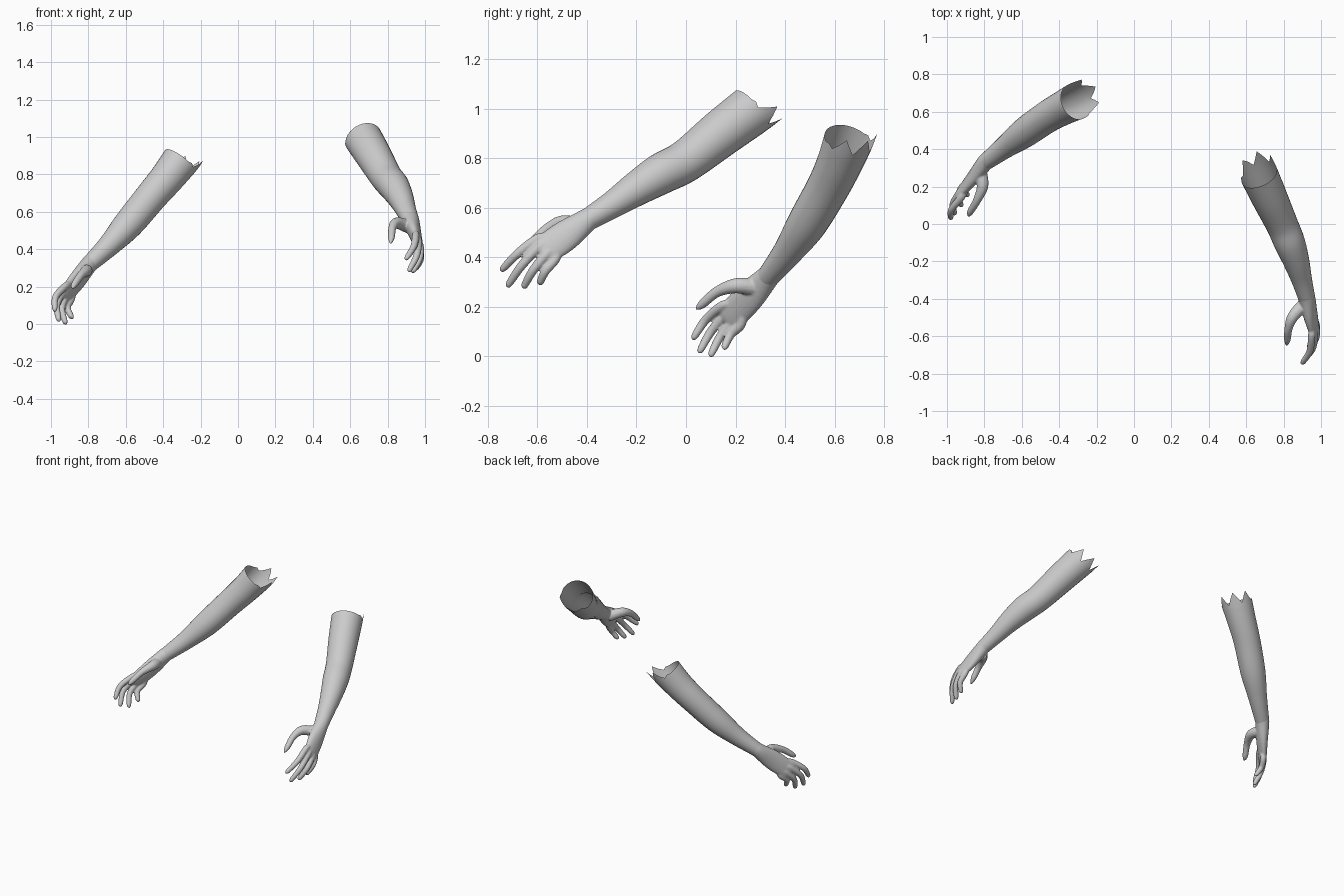
import bpy, bmesh, math
from mathutils import Vector as V

if "Cube" in bpy.data.objects:
    bpy.data.objects.remove(bpy.data.objects["Cube"], do_unlink=True)

skin = bpy.data.materials.new("light_grey")
skin.use_nodes = True
grey = (0.6, 0.6, 0.6, 1)
skin.diffuse_color = grey
skin.node_tree.nodes["Principled BSDF"].inputs["Base Color"].default_value = grey
skin.node_tree.nodes["Principled BSDF"].inputs["Roughness"].default_value = 0.6


def spline(keys, steps):
    """Smooth curve through (x, y, z, width, depth) keys."""
    keys = [keys[0]] + keys + [keys[-1]]
    out = []
    for i in range(1, len(keys) - 2):
        for s in range(steps):
            t = s / steps
            out.append([0.5 * (2 * b + (c - a) * t + (2 * a - 5 * b + 4 * c - d) * t * t
                        + (3 * b - a - 3 * c + d) * t ** 3)
                        for a, b, c, d in zip(*keys[i - 1:i + 3])])
    return out + [list(keys[-1])]


def loft(bm, keys, ref, sides=20, steps=5, caps=True):
    """Sweep an ellipse along the keys; return its rings of vertices."""
    path = spline([tuple(k) for k in keys], steps)
    rings = []
    for i, k in enumerate(path):
        tan = (V(path[min(i + 1, len(path) - 1)][:3]) - V(path[max(i - 1, 0)][:3])).normalized()
        u = (ref - tan * ref.dot(tan)).normalized()
        v = tan.cross(u)
        angles = [math.tau * j / sides for j in range(sides)]
        rings.append([bm.verts.new(V(k[:3]) + u * k[3] * math.cos(a) + v * k[4] * math.sin(a))
                      for a in angles])
    for r, q in zip(rings, rings[1:]):
        for j in range(sides):
            n = (j + 1) % sides
            bm.faces.new((r[j], r[n], q[n], q[j]))
    if caps:
        bm.faces.new(rings[0][::-1])
        bm.faces.new(rings[-1])
    return rings


def finish(bm, name):
    bmesh.ops.recalc_face_normals(bm, faces=bm.faces)
    for f in bm.faces:
        f.smooth = True
    mesh = bpy.data.meshes.new(name)
    bm.to_mesh(mesh)
    bm.free()
    mesh.materials.append(skin)
    ob = bpy.data.objects.new(name, mesh)
    bpy.context.collection.objects.link(ob)
    return ob


def tear_rim(rim, axis, low):
    """Pull the low side of the open end out into ragged points."""
    centre = sum((v.co for v in rim), V()) / len(rim)
    low = (low - axis * low.dot(axis)).normalized()
    for j, v in enumerate(rim):
        side = (v.co - centre).normalized().dot(low)
        if side > -0.1:
            ragged = (0.065, 0.03, -0.01, 0.025)[j % 4]
            v.co += axis * (0.02 * side + ragged * min(1, side + 0.3))


def make_arm(side, path, low, palm, fingers, thumb, back):
    # Open arm shell
    bm = bmesh.new()
    keys = [(*p, r, r) for p, r in path]
    rings = loft(bm, keys, low, sides=28, steps=6, caps=False)
    tear_rim(rings[0], (V(path[0][0]) - V(path[1][0])).normalized(), low)
    finish(bm, side + "_arm")

    # Palm, continuing the wrist
    bm = bmesh.new()
    across = V(fingers[0][0]) - V(fingers[-1][0])
    wrist, r = V(path[-1][0]), path[-1][1]
    above = wrist.lerp(V(path[-2][0]), 0.3)
    loft(bm, [(*above, r, r), (*wrist, r * 1.06, r), (*palm[0], 0.064, 0.035),
              (*palm[1], 0.06, 0.022), (*(V(palm[1]) * 1.25 - V(palm[0]) * 0.25), 0.045, 0.012)],
         across)

    # Four fingers, gently curled
    for base, tip in fingers:
        a, b = V(base), V(tip)
        root = a.lerp(V(palm[0]), 0.35)
        mid = a.lerp(b, 0.5) + V(back)
        end = a.lerp(b, 0.92)
        loft(bm, [(*root, 0.018, 0.018), (*a, 0.02, 0.02), (*mid, 0.0185, 0.0185),
                  (*end, 0.0145, 0.0145), (*b, 0.004, 0.004)], across, sides=12)

    # Thumb with a broad base
    radii = (0.036, 0.031, 0.022, 0.018, 0.005)
    loft(bm, [(*p, r, r) for p, r in zip(thumb, radii)], across, sides=12)

    # Fuse the hand into one soft skin
    hand = finish(bm, side + "_hand")
    fuse = hand.modifiers.new("fuse", "REMESH")
    fuse.mode = "VOXEL"
    fuse.voxel_size = 0.005
    fuse.use_smooth_shade = True
    soften = hand.modifiers.new("soften", "SMOOTH")
    soften.factor = 0.5
    soften.iterations = 5


make_arm(
    "left",
    [((.67, .26, .99), .102), ((.725, .14, .90), .096), ((.79, .0, .79), .086),
     ((.832, -.1, .738), .083), ((.868, -.2, .677), .07), ((.897, -.3, .611), .055),
     ((.925, -.4, .55), .045)],
    V((.1, .6, -.6)),
    [(.945, -.49, .485), (.965, -.57, .43)],
    [((.95, -.60, .475), (.90, -.75, .345)), ((.965, -.595, .44), (.915, -.725, .28)),
     ((.975, -.565, .41), (.935, -.66, .275)), ((.972, -.53, .39), (.95, -.595, .29))],
    [(.91, -.43, .52), (.85, -.495, .54), (.826, -.56, .515), (.82, -.62, .46), (.815, -.65, .43)],
    (.015, -.005, .005))

make_arm(
    "right",
    [((-.31, .655, .87), .1), ((-.38, .62, .78), .092), ((-.465, .572, .68), .086),
     ((-.585, .488, .535), .08), ((-.69, .41, .42), .06), ((-.795, .33, .32), .045)],
    V((.6, .5, -.2)),
    [(-.855, .255, .24), (-.92, .18, .16)],
    [((-.925, .14, .20), (-.985, .025, .07)), ((-.935, .165, .17), (-.962, .05, .015)),
     ((-.92, .195, .145), (-.925, .095, .0)), ((-.895, .22, .125), (-.89, .15, .03))],
    [(-.82, .27, .28), (-.81, .20, .285), (-.84, .125, .26), (-.875, .065, .21), (-.885, .04, .19)],
    (-.02, -.005, .01))
